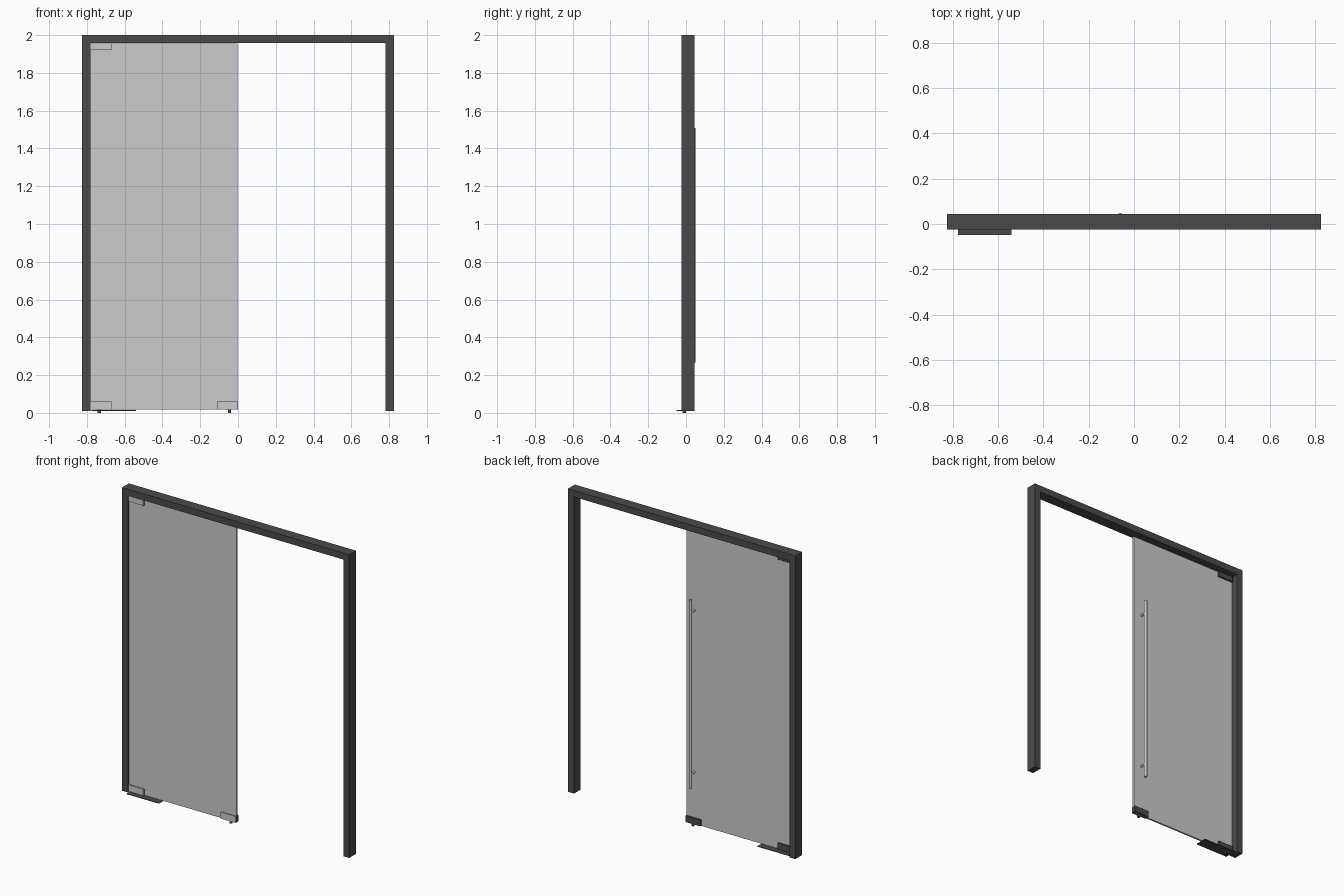
import bpy
from math import pi
from mathutils import Matrix

if "Cube" in bpy.data.objects:
    bpy.data.objects.remove(bpy.data.objects["Cube"])

dark = bpy.data.materials.new("dark_metal")
dark.diffuse_color = (0.07, 0.07, 0.07, 1)
dark.use_nodes = True
dark.node_tree.nodes["Principled BSDF"].inputs["Base Color"].default_value = dark.diffuse_color


def finish(ob, name, mat):
    ob.name = name
    if mat:
        ob.data.materials.append(mat)
    return ob


def box(name, x, y, z, mat=None, bevel=0):
    bpy.ops.mesh.primitive_cube_add(size=1)
    ob = bpy.context.object
    ob.data.transform(Matrix.Diagonal((x[1] - x[0], y[1] - y[0], z[1] - z[0], 1)))
    ob.location = [(a + b) / 2 for a, b in (x, y, z)]
    if bevel:
        m = ob.modifiers.new("edge", "BEVEL")
        m.width = bevel
        m.segments = 1
    return finish(ob, name, mat)


def rod(name, loc, r, length, along_y=False, mat=None):
    bpy.ops.mesh.primitive_cylinder_add(vertices=24, radius=r, depth=length, location=loc)
    ob = bpy.context.object
    if along_y:
        ob.data.transform(Matrix.Rotation(pi / 2, 4, 'X'))
    bpy.ops.object.shade_smooth_by_angle()
    return finish(ob, name, mat)


GY = -0.009                      # centre plane of the glass
FY = (-0.025, 0.045)             # frame depth

# Door frame: two jambs and a header
for side, label in ((-1, "left"), (1, "right")):
    box(label + "_jamb", sorted((side * 0.825, side * 0.782)), FY, (0.01, 1.957), dark)
box("header", (-0.825, 0.825), FY, (1.957, 2.0), dark)

# Glass leaf
box("glass_door", (-0.78, -0.002), (GY - 0.006, GY + 0.006), (0.018, 1.955))

# Patch fittings: dark back body, light front cover
for label, x, z in (("top_hinge", (-0.78, -0.67), (1.92, 1.955)),
                    ("bottom_hinge", (-0.78, -0.67), (0.018, 0.06)),
                    ("bottom_lock", (-0.11, 0.0), (0.018, 0.06))):
    box(label + "_back", x, (GY - 0.008, GY + 0.016), z, dark, 0.001)
    box(label + "_cover", (x[0], x[1] - 0.002), (GY - 0.014, GY - 0.008), z)

# Floor closer plate, pivot and lock bolt
box("floor_plate", (-0.775, -0.54), (GY - 0.04, GY + 0.04), (0.01, 0.014), dark)
rod("pivot", (-0.735, GY, 0.01), 0.009, 0.02, mat=dark)
rod("lock_bolt", (-0.045, GY, 0.012), 0.009, 0.024, mat=dark)

# Long pull handle with standoffs and front caps
HX, HY = -0.06, 0.039
rod("pull_handle", (HX, HY, 0.887), 0.01, 1.24)
for label, z in (("lower", 0.36), ("upper", 1.42)):
    rod(label + "_standoff", (HX, (HY + GY) / 2, z), 0.007, HY - GY, True)
    rod(label + "_fixing_cap", (HX, GY - 0.006, z), 0.006, 0.003, True)
